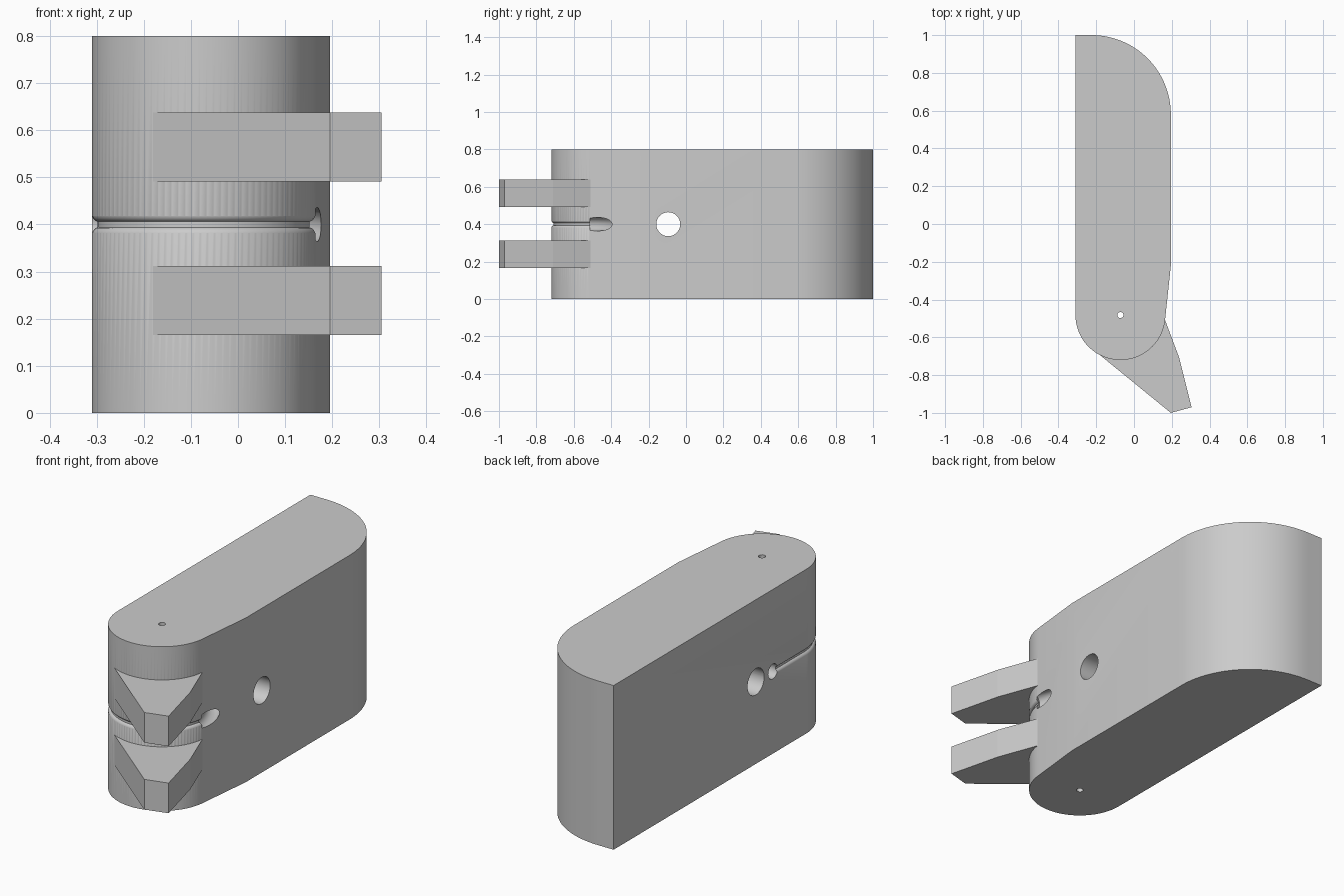
import bpy, bmesh, math
from mathutils import Vector

if "Cube" in bpy.data.objects:
    bpy.data.objects.remove(bpy.data.objects["Cube"])

grey = bpy.data.materials.new("plain grey")
grey.use_nodes = True
COLOUR = (0.6, 0.6, 0.6, 1)
grey.diffuse_color = COLOUR
grey.node_tree.nodes["Principled BSDF"].inputs["Base Color"].default_value = COLOUR


def loft(name, rings):
    """Closed solid through a row of matching rings."""
    bm = bmesh.new()
    rows = [[bm.verts.new(p) for p in ring] for ring in rings]
    for a, b in zip(rows, rows[1:]):
        for i in range(len(a)):
            j = (i + 1) % len(a)
            bm.faces.new((a[i], a[j], b[j], b[i]))
    bm.faces.new(rows[0])
    bm.faces.new(rows[-1])
    bmesh.ops.recalc_face_normals(bm, faces=bm.faces)
    mesh = bpy.data.meshes.new(name)
    bm.to_mesh(mesh)
    bm.free()
    mesh.materials.append(grey)
    ob = bpy.data.objects.new(name, mesh)
    bpy.context.collection.objects.link(ob)
    return ob


def prism(name, outline, z0, z1):
    return loft(name, [[(x, y, z) for x, y in outline] for z in (z0, z1)])


def arc(cx, cy, r, a0, a1, n):
    angles = [math.radians(a0 + (a1 - a0) * i / n) for i in range(n + 1)]
    return [(cx + r * math.cos(a), cy + r * math.sin(a)) for a in angles]


def tube(name, path, r, n=32):
    """Round bar swept along a list of points."""
    pts = [Vector(p) for p in path]
    rings = []
    for i, p in enumerate(pts):
        d = (pts[min(i + 1, len(pts) - 1)] - pts[max(i - 1, 0)]).normalized()
        u = d.orthogonal() if abs(d.z) > 0.9 else d.cross(Vector((0, 0, 1)))
        u.normalize()
        v = d.cross(u)
        rings.append([p + r * (u * math.cos(t) + v * math.sin(t))
                      for t in (math.tau * k / n for k in range(n))])
    return loft(name, rings)


# Body: tall block with a rounded front and a rounded back corner
HEIGHT, MID = 0.8, 0.4
PIN = (-0.072, -0.482)
R = 0.238
nose = arc(*PIN, R, 180, 356, 48)
outline = nose + [(0.195, -0.22)] + arc(-0.225, 0.58, 0.42, 0, 90, 32) + [(-0.31, 1.0)]
body = prism("body", outline, 0, HEIGHT)

# Cord groove: flared channel along the left side and around the nose
half = [(0.03, 0.019), (0.0, 0.018), (-0.003, 0.012), (-0.007, 0.008), (-0.012, 0.006)]
section = half + [(d, -h) for d, h in reversed(half)]
path = [((-0.31, -0.226), (-1, 0))]
for x, y in arc(*PIN, R, 180, 353, 48):
    path.append(((x, y), ((x - PIN[0]) / R, (y - PIN[1]) / R)))
groove = loft("groove_cutter", [[(x + nx * d, y + ny * d, MID + h) for d, h in section]
                                for (x, y), (nx, ny) in path])

# Cord passage: bends from the right-hand slot to the left-hand hole
P = [Vector(p) for p in ((0.178, -0.508, MID), (0.11, -0.26, MID),
                         (0.0, -0.226, MID), (-0.36, -0.226, MID))]
bend = []
for i in range(17):
    t = i / 16
    bend.append(P[0] * (1 - t)**3 + P[1] * 3 * t * (1 - t)**2
                + P[2] * 3 * t * t * (1 - t) + P[3] * t**3)
passage = tube("passage_cutter", bend, 0.036)

cross_hole = tube("cross_hole_cutter", [(-0.5, -0.095, MID), (0.5, -0.095, MID)], 0.064, 48)
pin_hole = tube("pin_hole_cutter", [(*PIN, -0.1), (*PIN, HEIGHT + 0.1)], 0.016, 24)

# Cut the openings and bake the result
cutters = [groove, passage, cross_hole, pin_hole]
for c in cutters:
    m = body.modifiers.new(c.name, "BOOLEAN")
    m.operation, m.solver, m.object = "DIFFERENCE", "EXACT", c
    c.hide_render = True
bpy.context.view_layer.update()
cut = bpy.data.meshes.new_from_object(body.evaluated_get(bpy.context.evaluated_depsgraph_get()))
body.modifiers.clear()
body.data = cut
for c in cutters:
    bpy.data.objects.remove(c)

# Claws: two flat pointed prongs rooted in the nose
claw = [(0.165, -0.51), (0.24, -0.71), (0.305, -0.97), (0.195, -1.0),
        (-0.195, -0.682), (-0.06, -0.62), (0.09, -0.55)]
for name, z in (("lower_claw", 0.165), ("upper_claw", 0.491)):
    prism(name, claw, z, z + 0.147)

# Smooth the curved walls, keep the edges sharp
bpy.ops.object.select_all(action="DESELECT")
body.select_set(True)
bpy.context.view_layer.objects.active = body
bpy.ops.object.shade_smooth_by_angle(angle=math.radians(30))
